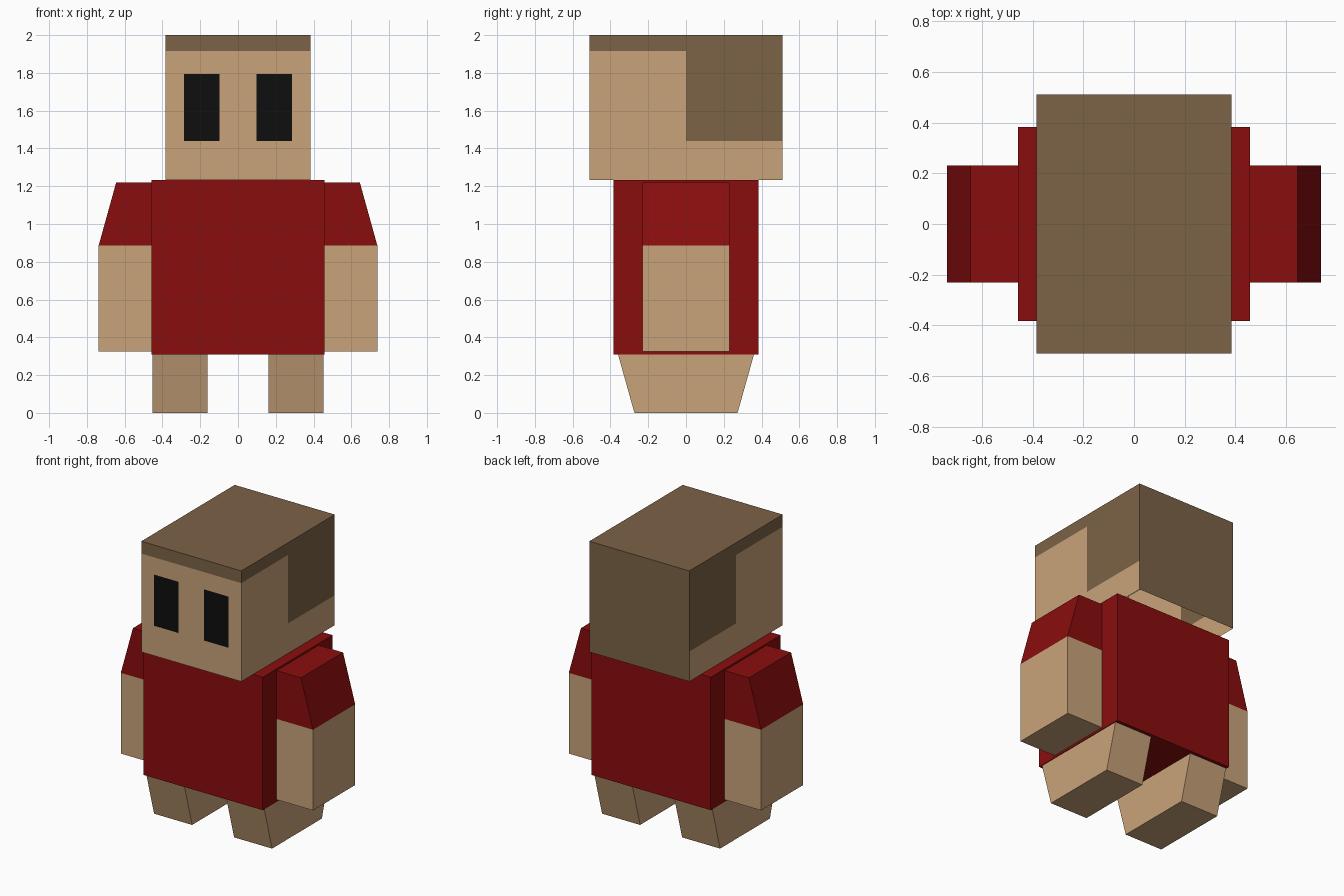
import bpy, bmesh
from mathutils import Vector

if "Cube" in bpy.data.objects:
    bpy.data.objects.remove(bpy.data.objects["Cube"])


def material(name, rgb):
    m = bpy.data.materials.new(name)
    m.diffuse_color = (*rgb, 1)
    m.use_nodes = True
    m.node_tree.nodes["Principled BSDF"].inputs["Base Color"].default_value = m.diffuse_color
    return m


SKIN = material("skin tan", (0.584, 0.371, 0.195))
RED = material("shirt red", (0.254, 0.004, 0.004))
HAIR = material("hair brown", (0.202, 0.124, 0.061))
BLACK = material("eye black", (0.0044, 0.0044, 0.0044))


def prism(profile, axis, lo, hi):
    """Extrude a profile of (horizontal, z) points along axis 'x' or 'y'."""
    bm = bmesh.new()
    if axis == "x":
        pts = [(lo, h, z) for h, z in profile]
        move = (hi - lo, 0, 0)
    else:
        pts = [(h, lo, z) for h, z in profile]
        move = (0, hi - lo, 0)
    face = bm.faces.new([bm.verts.new(p) for p in pts])
    ext = bmesh.ops.extrude_face_region(bm, geom=[face], use_keep_orig=True)
    verts = [v for v in ext["geom"] if isinstance(v, bmesh.types.BMVert)]
    bmesh.ops.translate(bm, verts=verts, vec=move)
    bmesh.ops.recalc_face_normals(bm, faces=bm.faces)
    return bm


def rect(w, z0, z1):
    return [(-w, z0), (w, z0), (w, z1), (-w, z1)]


def cut(bm, co, normal):
    bmesh.ops.bisect_plane(bm, geom=bm.verts[:] + bm.edges[:] + bm.faces[:],
                           plane_co=co, plane_no=normal)


def finish(bm, name, mats, rule=None):
    bm.normal_update()
    if rule:
        for f in bm.faces:
            f.material_index = rule(f.calc_center_median(), f.normal)
    me = bpy.data.meshes.new(name)
    bm.to_mesh(me)
    bm.free()
    for m in mats:
        me.materials.append(m)
    ob = bpy.data.objects.new(name, me)
    bpy.context.collection.objects.link(ob)
    return ob


# Head: box open underneath, cut along the hair and eye outlines
head = prism(rect(0.384, 1.232, 2.0), "y", -0.512, 0.512)
bmesh.ops.delete(head, geom=[f for f in head.faces if f.normal.z < -0.9],
                 context="FACES")
for z in (1.44, 1.795, 1.915):
    cut(head, (0, 0, z), (0, 0, 1))
cut(head, (0, 0, 0), (0, 1, 0))
for x in (-0.285, -0.097, 0.097, 0.285):
    cut(head, (x, 0, 0), (1, 0, 0))


def head_colour(c, n):
    if c.z > 1.915 or n.y > 0.9:
        return 1
    if abs(n.x) > 0.9 and c.y > 0 and c.z > 1.44:
        return 1
    if n.y < -0.9 and 0.097 < abs(c.x) < 0.285 and 1.44 < c.z < 1.795:
        return 2
    return 0


finish(head, "head", [SKIN, HAIR, BLACK], head_colour)

# Torso
finish(prism(rect(0.458, 0.31, 1.232), "y", -0.383, 0.383), "torso", [RED])

for side, label in ((1, "right"), (-1, "left")):
    # Arm: sloped shoulder, red sleeve above the cut
    outline = [(0.458, 0.325), (0.738, 0.325), (0.738, 0.885),
               (0.645, 1.22), (0.458, 1.22)]
    arm = prism([(side * x, z) for x, z in outline], "y", -0.231, 0.231)
    cut(arm, (0, 0, 0.885), (0, 0, 1))
    finish(arm, label + "_arm", [SKIN, RED], lambda c, n: int(c.z > 0.885))

    # Leg: narrows front to back towards the foot
    leg = prism([(-0.273, 0), (0.273, 0), (0.36, 0.31), (-0.36, 0.31)], "x",
                *sorted((side * 0.161, side * 0.453)))
    finish(leg, label + "_leg", [SKIN])
